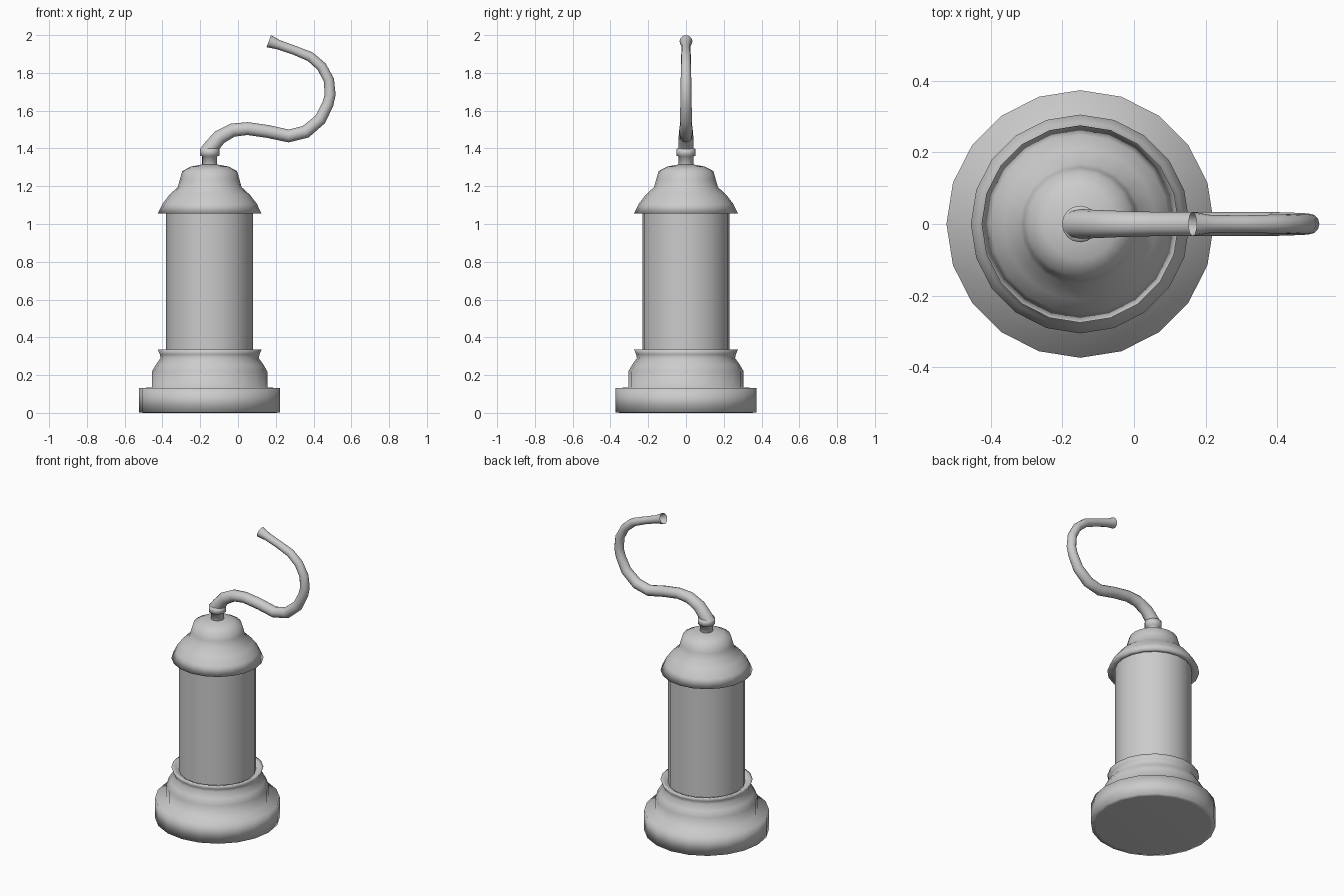
import bpy, bmesh
from math import sin, cos, pi
from mathutils import Vector

if "Cube" in bpy.data.objects:
    bpy.data.objects.remove(bpy.data.objects["Cube"])

AXIS_X = -0.15   # vertical axis of the turned body


def skin(name, rings, cap_start=False, cap_end=False):
    """Bridge a list of equal-length point rings into a smooth object."""
    bm = bmesh.new()
    vr = [[bm.verts.new(p) for p in ring] for ring in rings]
    n = len(vr[0])
    for a, b in zip(vr, vr[1:]):
        for i in range(n):
            j = (i + 1) % n
            bm.faces.new((a[i], a[j], b[j], b[i]))
    if cap_start:
        bm.faces.new(vr[0][::-1])
    if cap_end:
        bm.faces.new(vr[-1])
    bmesh.ops.recalc_face_normals(bm, faces=bm.faces)
    for f in bm.faces:
        f.smooth = True
    me = bpy.data.meshes.new(name)
    bm.to_mesh(me)
    bm.free()
    ob = bpy.data.objects.new(name, me)
    bpy.context.collection.objects.link(ob)
    return ob


def lathe(name, profile, sides=20, **caps):
    rings = [[(AXIS_X + r * cos(2 * pi * i / sides), r * sin(2 * pi * i / sides), z)
              for i in range(sides)] for r, z in profile]
    return skin(name, rings, **caps)


def tube(name, path, sides=12):
    """Sweep a circle along a path of (x, z, radius) in the XZ plane."""
    pts = [Vector((x, 0, z)) for x, z, r in path]
    rings = []
    for k, p in enumerate(pts):
        t = (pts[min(k + 1, len(pts) - 1)] - pts[max(k - 1, 0)]).normalized()
        side = Vector((0, 1, 0))
        up = t.cross(side)
        r = path[k][2]
        rings.append([p + r * (cos(2 * pi * i / sides) * side + sin(2 * pi * i / sides) * up)
                      for i in range(sides)])
    return skin(name, rings)


# Stepped base with flared cup at the top
lathe("base", [(0.345, 0.0), (0.373, 0.002), (0.373, 0.132), (0.305, 0.134), (0.305, 0.22),
               (0.285, 0.255), (0.26, 0.29), (0.264, 0.31), (0.275, 0.335),
               (0.255, 0.332), (0.225, 0.315)], cap_start=True)

# Straight body cylinder
lathe("body", [(0.23, 0.30), (0.23, 1.08)])

# Domed cap
lathe("cap", [(0.225, 1.065), (0.275, 1.055), (0.249, 1.108), (0.212, 1.156), (0.169, 1.195),
              (0.158, 1.235), (0.145, 1.28), (0.10, 1.304), (0.04, 1.315)], cap_end=True)

# Neck and collar holding the spout
lathe("collar", [(0.04, 1.30), (0.04, 1.358), (0.051, 1.362), (0.051, 1.398), (0.036, 1.40)],
      sides=16, cap_end=True)

# Curved spout with flared open tip
tube("spout", [(-0.165, 1.375, 0.042), (-0.148, 1.40, 0.041), (-0.097, 1.46, 0.039),
               (-0.028, 1.497, 0.036), (0.051, 1.505, 0.034), (0.157, 1.49, 0.034),
               (0.268, 1.466, 0.034), (0.358, 1.488, 0.034), (0.435, 1.553, 0.032),
               (0.476, 1.635, 0.030), (0.488, 1.685, 0.029), (0.481, 1.762, 0.028),
               (0.443, 1.833, 0.027), (0.382, 1.886, 0.026), (0.30, 1.919, 0.024),
               (0.215, 1.949, 0.025), (0.163, 1.968, 0.034)])
